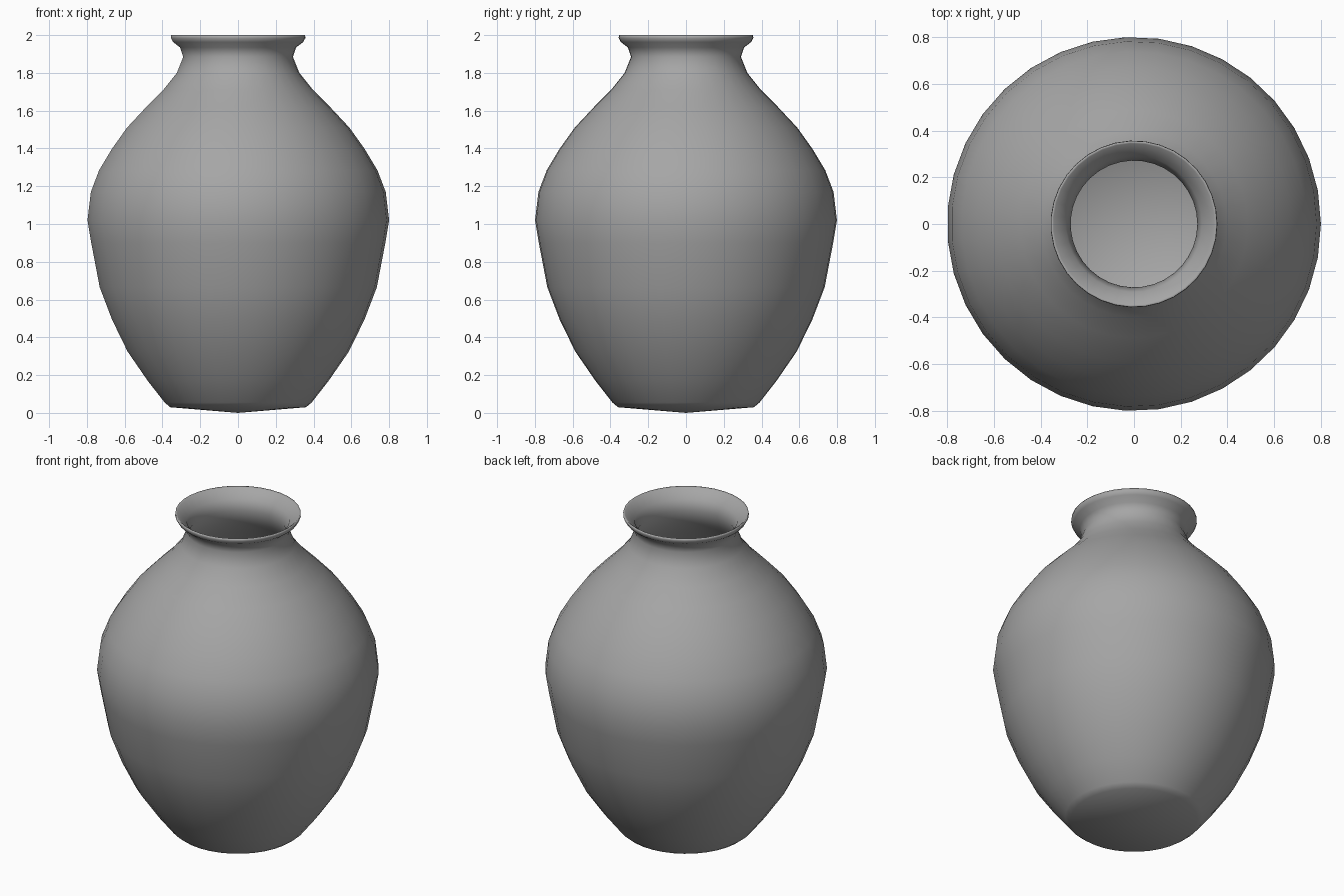
import bpy, bmesh, math
from mathutils import Vector

cube = bpy.data.objects.get("Cube")
if cube:
    bpy.data.objects.remove(cube, do_unlink=True)

SIDES = 35
WALL = 0.02

# Plain grey clay
clay = bpy.data.materials.new("grey_clay")
clay.use_nodes = True
grey = (0.38, 0.38, 0.38, 1)
clay.diffuse_color = grey
clay.node_tree.nodes["Principled BSDF"].inputs["Base Color"].default_value = grey

# Outer profile (radius, height), from the base up to the lip
outer = [(0, 0), (0.36, 0.03), (0.39, 0.055), (0.48, 0.17), (0.587, 0.325),
         (0.67, 0.495), (0.735, 0.665), (0.78, 0.9), (0.8, 1.02), (0.782, 1.17),
         (0.738, 1.285), (0.672, 1.395), (0.59, 1.51), (0.487, 1.62), (0.397, 1.71),
         (0.325, 1.8), (0.291, 1.885), (0.308, 1.935), (0.345, 1.963),
         (0.357, 1.985), (0.355, 2.0)]


def inset(i):
    """Profile point i moved inward by the wall thickness."""
    p = Vector(outer[i])
    along = (Vector(outer[i + 1]) - Vector(outer[max(i - 1, 0)])).normalized()
    q = p + Vector((-along.y, along.x)) * WALL
    return (max(q.x, 0) if i else 0, q.y)


# Inner wall runs back down from the flared mouth to the floor
inner = [inset(i) for i in range(len(outer) - 4, -1, -1)]
profile = outer + [(0.345, 1.995)] + inner

# Turn the profile around the vertical axis
bm = bmesh.new()
verts = [bm.verts.new((r, 0, z)) for r, z in profile]
edges = [bm.edges.new(pair) for pair in zip(verts, verts[1:])]
bmesh.ops.spin(bm, geom=verts + edges, cent=(0, 0, 0), axis=(0, 0, 1),
               angle=math.tau, steps=SIDES, use_duplicate=False)
bmesh.ops.remove_doubles(bm, verts=bm.verts, dist=0.0005)
bmesh.ops.recalc_face_normals(bm, faces=bm.faces)
for face in bm.faces:
    face.smooth = True

mesh = bpy.data.meshes.new("vase")
bm.to_mesh(mesh)
bm.free()
mesh.materials.append(clay)
vase = bpy.data.objects.new("vase", mesh)
bpy.context.collection.objects.link(vase)
